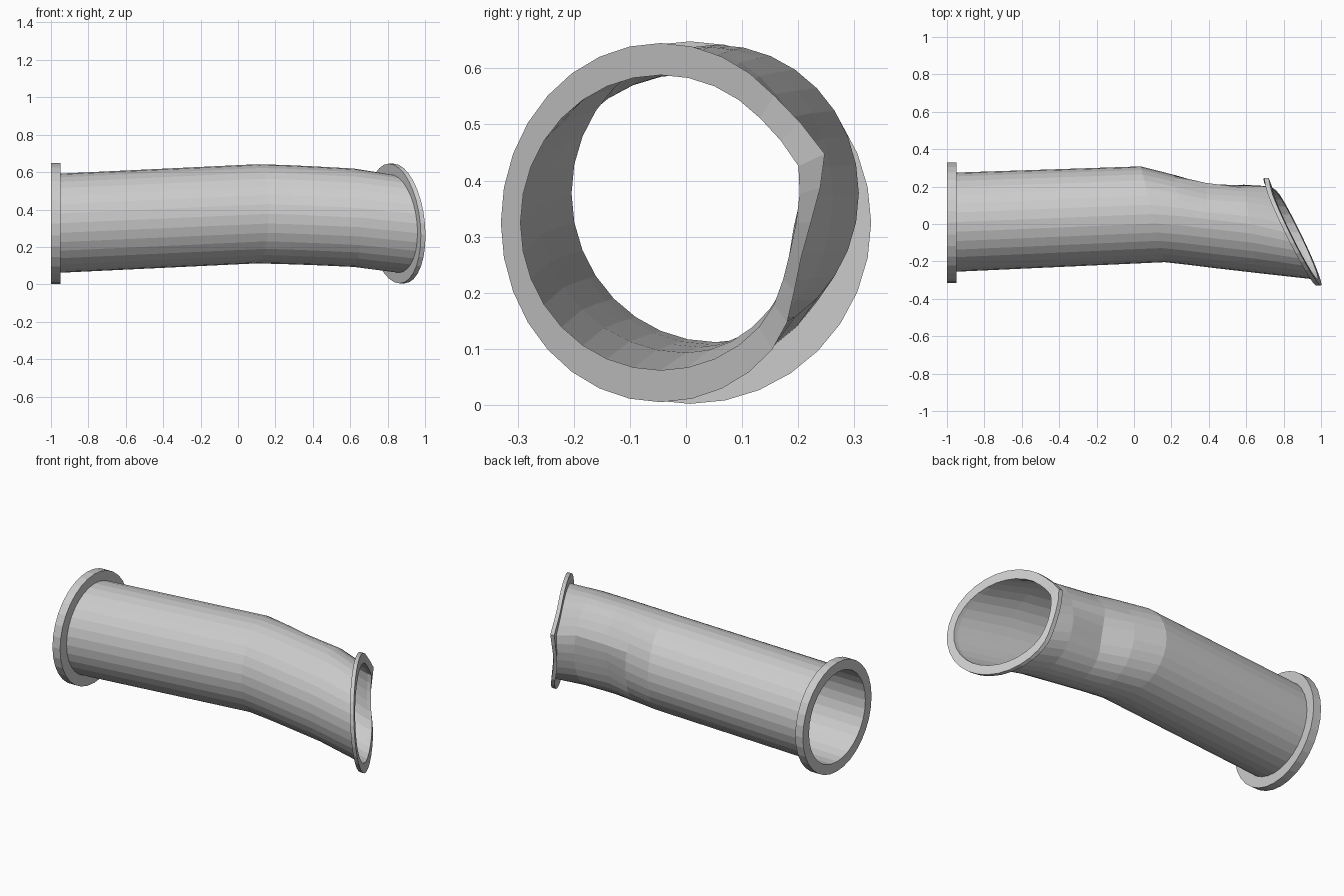
import bpy, bmesh
from math import sin, cos, pi, exp

if "Cube" in bpy.data.objects:
    bpy.data.objects.remove(bpy.data.objects["Cube"])

N = 32


def ring(x, yc, zc, front, back, rz, slope_y=0.0, slope_z=0.0, bump=0.0):
    """Closed loop round the pipe; slopes lean it, bump distorts its back side."""
    pts = []
    for i in range(N):
        a = -pi + 2 * pi * i / N
        dy = cos(a) * (back if cos(a) > 0 else front)
        dz = sin(a) * rz
        dx = slope_y * dy + slope_z * dz
        dy += bump * (exp(-((a - 0.4) / 0.2) ** 2) - exp(-((a + 0.25) / 0.35) ** 2))
        pts.append((x + dx, yc + dy, zc + dz))
    return pts


def loft(name, rings, closed=False):
    """Skin a row of loops with quads; closed joins the last to the first."""
    bm = bmesh.new()
    loops = [[bm.verts.new(p) for p in r] for r in rings]
    pairs = list(zip(loops, loops[1:]))
    if closed:
        pairs.append((loops[-1], loops[0]))
    for a, b in pairs:
        for i in range(N):
            j = (i + 1) % N
            bm.faces.new((a[i], a[j], b[j], b[i]))
    bmesh.ops.recalc_face_normals(bm, faces=bm.faces)
    mesh = bpy.data.meshes.new(name)
    bm.to_mesh(mesh)
    bm.free()
    ob = bpy.data.objects.new(name, mesh)
    bpy.context.collection.objects.link(ob)
    return ob


# Slanted mouth loops
def mouth(x, outer):
    if outer:
        return ring(x, -0.045, 0.325, 0.285, 0.285, 0.32, -0.49, -0.09, 0.03)
    return ring(x, -0.045, 0.325, 0.25, 0.25, 0.263, -0.49, -0.09, 0.015)


# Thin bent pipe, dented on the back beyond the bend
loft("pipe", [
    ring(-0.95, 0.010, 0.327, 0.265, 0.265, 0.265),
    ring(0.10, 0.053, 0.377, 0.257, 0.255, 0.265, -0.25),
    ring(0.25, 0.042, 0.373, 0.26, 0.22, 0.265, -0.15),
    ring(0.40, 0.025, 0.367, 0.26, 0.19, 0.264, -0.10, 0, 0.02),
    ring(0.62, 0.000, 0.356, 0.262, 0.21, 0.263, -0.15),
    mouth(0.835, False),
])

# Straight round flange
loft("inlet_flange", [
    ring(-1.0, 0.007, 0.325, 0.265, 0.265, 0.265),
    ring(-1.0, 0.007, 0.325, 0.323, 0.323, 0.323),
    ring(-0.95, 0.007, 0.325, 0.323, 0.323, 0.323),
    ring(-0.95, 0.010, 0.327, 0.265, 0.265, 0.265),
], closed=True)

# Slanted, slightly crumpled flange
loft("outlet_flange", [
    mouth(0.835, False), mouth(0.835, True),
    mouth(0.86, True), mouth(0.86, False),
], closed=True)
